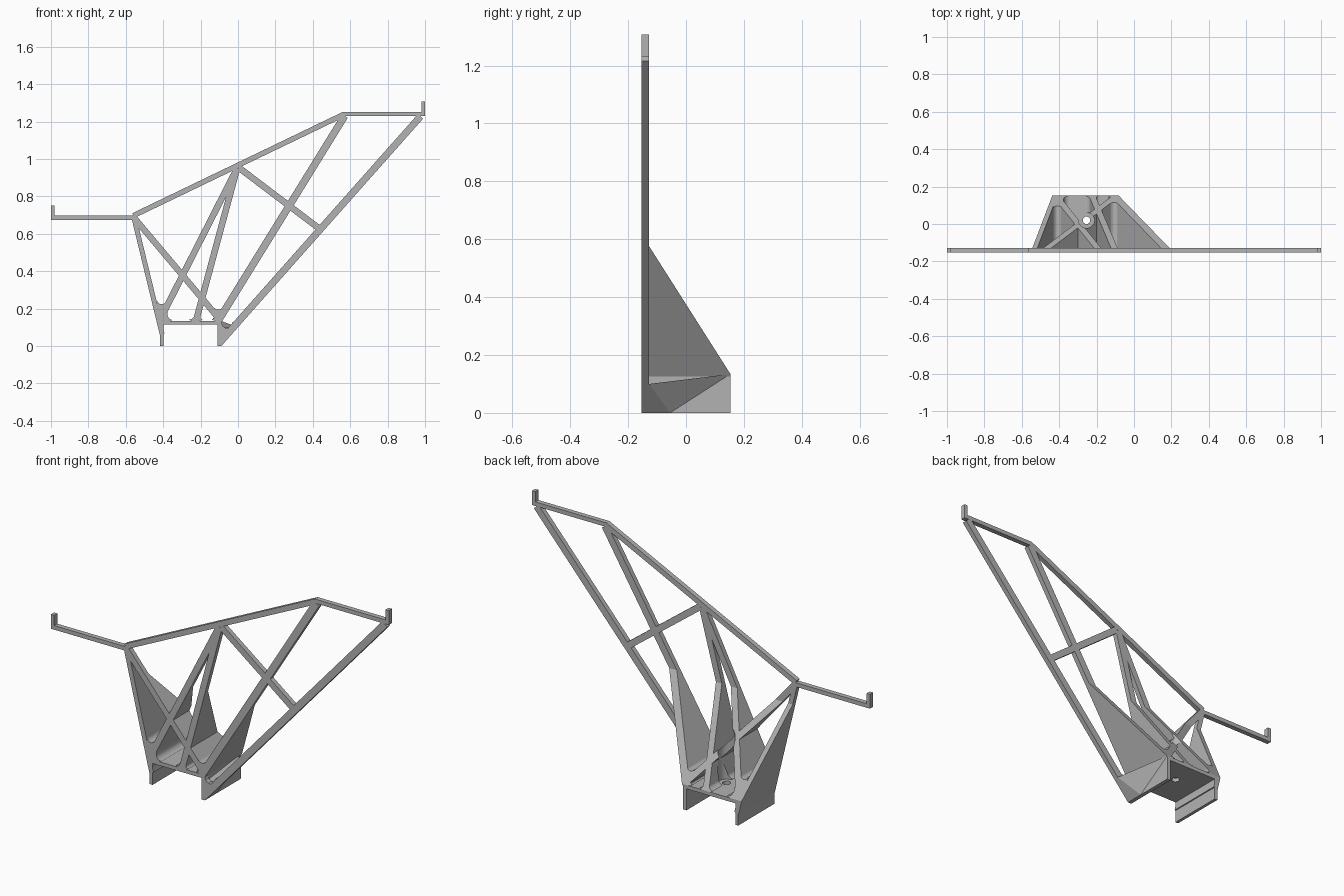
import bpy, bmesh, math
from mathutils import Vector

cube = bpy.data.objects.get("Cube")
if cube:
    bpy.data.objects.remove(cube, do_unlink=True)

# One plain grey material
grey = bpy.data.materials.new("mid_grey")
grey.use_nodes = True
color = (0.45, 0.45, 0.45, 1)
grey.diffuse_color = color
grey.node_tree.nodes["Principled BSDF"].inputs["Base Color"].default_value = color

FRONT, PLATE, BACK = -0.153, -0.127, 0.153
FLOOR_TOP = 0.135


def finish(name, bm):
    bmesh.ops.recalc_face_normals(bm, faces=bm.faces)
    mesh = bpy.data.meshes.new(name)
    bm.to_mesh(mesh)
    bm.free()
    mesh.materials.append(grey)
    obj = bpy.data.objects.new(name, mesh)
    bpy.context.collection.objects.link(obj)
    return obj


def prism(name, outline, y0, y1, sloped=False):
    """Extrude an x-z outline along y, optionally trimmed by the sloping rear plane."""
    bm = bmesh.new()
    face = bm.faces.new([bm.verts.new((x, y0, z)) for x, z in outline])
    ext = bmesh.ops.extrude_face_region(bm, geom=[face])
    moved = [v for v in ext["geom"] if isinstance(v, bmesh.types.BMVert)]
    bmesh.ops.translate(bm, verts=moved, vec=(0, y1 - y0, 0))
    if sloped:
        cut = bmesh.ops.bisect_plane(
            bm, geom=bm.verts[:] + bm.edges[:] + bm.faces[:], clear_outer=True,
            plane_co=(0, PLATE, 0.575), plane_no=(0, 0.44, 0.28))
        rim = [e for e in cut["geom_cut"] if isinstance(e, bmesh.types.BMEdge)]
        if rim:
            bmesh.ops.edgenet_fill(bm, edges=rim)
    return finish(name, bm)


def box(name, x0, x1, y0, y1, z0, z1):
    return prism(name, [(x0, z0), (x1, z0), (x1, z1), (x0, z1)], y0, y1)


def strip(a, b, width):
    a, b = Vector(a), Vector(b)
    d = (b - a).normalized()
    n = Vector((-d.y, d.x)) * width / 2
    return [a + n, b + n, b - n, a - n]


def corner(p, a, b, r, half=0.016):
    """Rounded infill between two bars that leave p towards a and b."""
    p = Vector(p)
    u, v = (Vector(a) - p).normalized(), (Vector(b) - p).normalized()
    mid = (u + v).normalized()
    centre = p + mid * (r + half) / math.sin(u.angle(v) / 2)
    n1 = (u * u.dot(mid) - mid).normalized()
    n2 = (v * v.dot(mid) - mid).normalized()
    n1 = (mid.dot(u) * u - mid).normalized()
    n2 = (mid.dot(v) * v - mid).normalized()
    t = n1.angle(n2)
    arc = [(n1 * math.sin((1 - k / 8) * t) + n2 * math.sin(k / 8 * t)) / math.sin(t) * r
           for k in range(9)]
    return [p] + [centre + q for q in arc]


# Main joints of the truss (x, z)
shoulder, peak, top = (-0.555, 0.685), (-0.005, 0.95), (0.57, 1.23)
foot_l, foot_r, leg_foot = (-0.422, 0.131), (-0.1, 0.145), (-0.227, 0.125)

# Flat bars of the front frame
flat_bars = {
    "top_chord": ((-0.56, 0.697), (0.568, 1.24), 0.028),
    "long_diagonal": ((-0.09, 0.027), (0.976, 1.228), 0.037),
    "cross_brace": ((0.005, 0.953), (0.432, 0.63), 0.034),
}
for name, (a, b, w) in flat_bars.items():
    prism(name, strip(a, b, w), FRONT, PLATE)

# Bars that also carry deep ribs behind them
deep_bars = {
    "outer_leg": ((-0.406, 0.065), (-0.555, 0.68), 0.026),
    "left_leg": (foot_l, peak, 0.034),
    "centre_leg": (leg_foot, peak, 0.034),
    "inner_diagonal": ((-0.109, 0.13), top, 0.039),
    "crossing_brace": (foot_r, shoulder, 0.033),
}
ribs = []
for name, (a, b, w) in deep_bars.items():
    prism(name + "_bar", strip(a, b, w), FRONT, PLATE)
    ribs.append(prism(name + "_rib", strip(a, b, w), PLATE, BACK, True))

# Rounded infills where the bars meet
infills = {
    "foot": corner(foot_l, shoulder, peak, 0.025),
    "brace": corner(foot_r, shoulder, top, 0.027, 0.018),
    "floor_left": corner((-0.422, 0.122), peak, leg_foot, 0.03),
    "floor_centre": corner(leg_foot, peak, (-0.422, 0.125), 0.03),
    "floor_inner": corner(leg_foot, peak, (-0.1, 0.125), 0.014),
    "floor_right": corner((-0.09, 0.125), shoulder, leg_foot, 0.008),
}
for name, outline in infills.items():
    prism(name + "_infill", outline, FRONT, PLATE)
    ribs.append(prism(name + "_infill_rib", outline, PLATE, BACK, True))

# Arms with upturned end tabs
box("left_arm", -1, -0.55, FRONT, PLATE, 0.675, 0.697)
box("left_tab", -1, -0.981, FRONT, PLATE, 0.675, 0.752)
box("right_arm", 0.56, 1, FRONT, PLATE, 1.23, 1.252)
box("right_tab", 0.981, 1, FRONT, PLATE, 1.23, 1.307)

# Channel base
floor = box("base_floor", -0.42, -0.09, FRONT, BACK, 0.115, FLOOR_TOP)
box("left_flange", -0.416, -0.399, FRONT, BACK, 0, 0.13)
box("right_flange", -0.11, -0.089, FRONT, BACK, 0, 0.135)

# Rounded web at the root of the long diagonal
prism("root_web", [(-0.11, 0), (-0.089, 0), (0.015, 0.117), (-0.03, 0.13), (-0.035, 0.108),
                   (-0.05, 0.096), (-0.068, 0.097), (-0.082, 0.108), (-0.09, 0.13),
                   (-0.11, 0.13)], FRONT, PLATE)

# Tapered support fading from the web into the right flange
bm = bmesh.new()
for co in [(-0.1, FRONT, 0), (-0.089, FRONT, 0), (-0.089, -0.055, 0), (-0.1, -0.055, 0),
           (0, PLATE, 0.1), (-0.04, PLATE, 0.098), (-0.1, PLATE, 0.1),
           (-0.089, BACK, 0.134), (-0.1, BACK, 0.134)]:
    bm.verts.new(co)
bmesh.ops.convex_hull(bm, input=bm.verts[:])
finish("root_support", bm)


def drill(targets, radius, z0, z1):
    """Cut a vertical round shaft through the given parts."""
    bpy.ops.mesh.primitive_cylinder_add(vertices=32, radius=radius, depth=z1 - z0,
                                        location=(-0.254, 0.02, (z0 + z1) / 2))
    cutter = bpy.context.object
    cutter.hide_render = True
    for obj in targets:
        mod = obj.modifiers.new("shaft", 'BOOLEAN')
        mod.operation, mod.solver, mod.object = 'DIFFERENCE', 'EXACT', cutter
        bpy.context.view_layer.objects.active = obj
        bpy.ops.object.modifier_apply(modifier=mod.name)
    bpy.data.objects.remove(cutter, do_unlink=True)


# Screw hole in the floor and tool clearance through the ribs
drill(ribs, 0.042, 0.05, 0.7)
drill([floor], 0.02, 0, 0.3)
